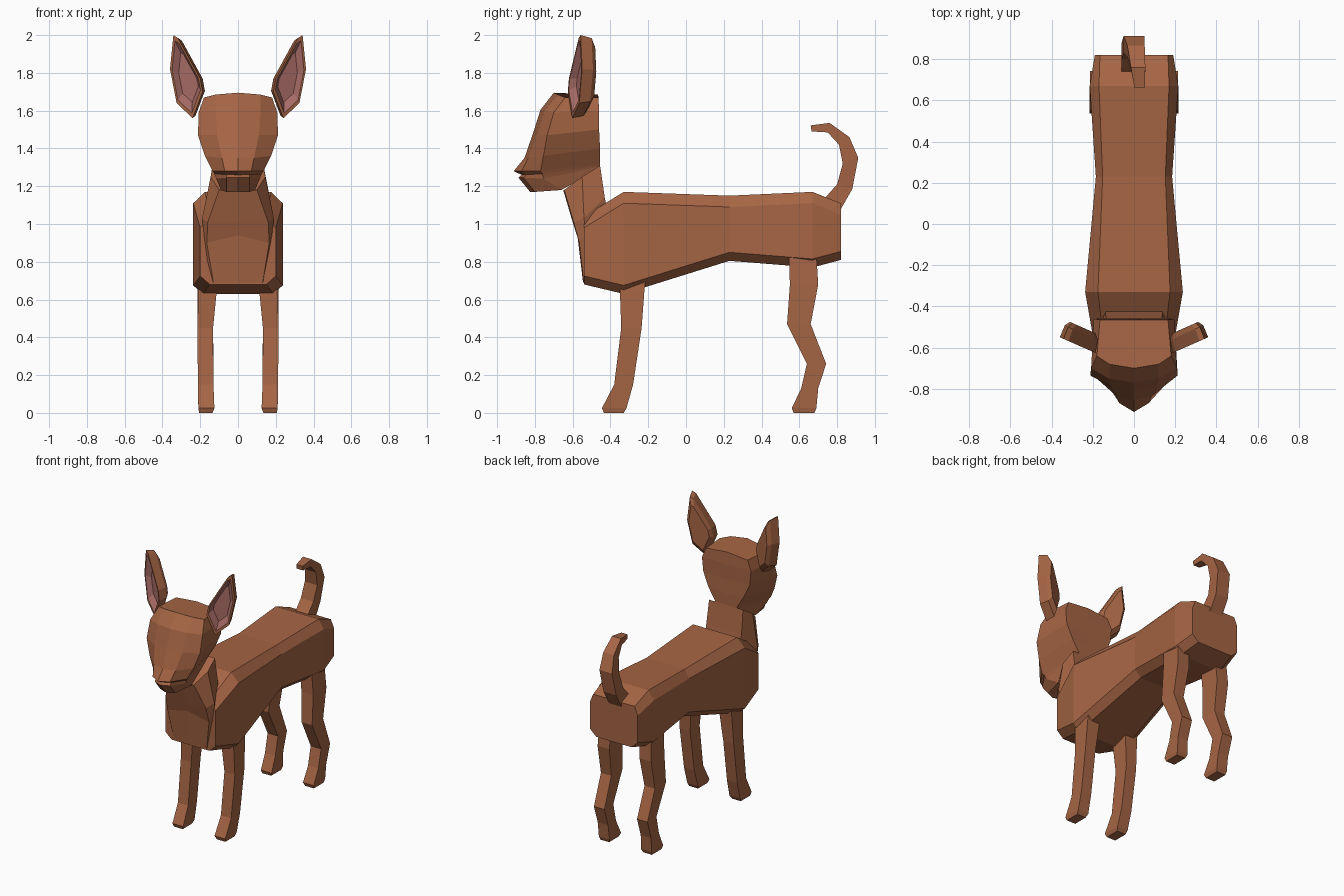
import bpy, bmesh
from mathutils import Vector


def material(name, rgb):
    m = bpy.data.materials.new(name)
    m.diffuse_color = (*rgb, 1)
    return m


BROWN = material("warm brown", (0.38, 0.13, 0.058))
PINK = material("inner ear pink", (0.38, 0.145, 0.13))


def loft(name, rings):
    """Skin a closed stack of equally sized rings and cap both ends."""
    bm = bmesh.new()
    rows = [[bm.verts.new(p) for p in r] for r in rings]
    for a, b in zip(rows, rows[1:]):
        for i in range(len(a)):
            j = (i + 1) % len(a)
            bm.faces.new((a[i], a[j], b[j], b[i]))
    bm.faces.new(rows[0])
    bm.faces.new(rows[-1])
    return finish(name, bm)


def finish(name, bm):
    bmesh.ops.recalc_face_normals(bm, faces=bm.faces)
    me = bpy.data.meshes.new(name)
    bm.to_mesh(me)
    bm.free()
    me.materials.append(BROWN)
    me.materials.append(PINK)
    ob = bpy.data.objects.new(name, me)
    bpy.context.collection.objects.link(ob)
    return ob


def symmetric(half):
    """Complete a half outline (x >= 0) with its mirror image."""
    return half + [(-x, y, z) for x, y, z in reversed(half) if x > 0]


# Body: chamfered box sections from chest to rump
# y, half width, top flat half width, bottom z, top z
body = [(-0.54, 0.20, 0.15, 0.68, 1.04),
        (-0.33, 0.237, 0.175, 0.63, 1.17),
        (0.23, 0.185, 0.152, 0.805, 1.15),
        (0.67, 0.215, 0.17, 0.77, 1.17),
        (0.82, 0.19, 0.165, 0.81, 1.11)]
loft("body", [symmetric([(t, y, hi), (w, y, hi - 0.06),
                         (w, y, lo + 0.045), (w - 0.05, y, lo)])
              for y, w, t, lo, hi in body])

# Neck and chest: front centre, front corner, side, back corner
loft("neck", [symmetric(h) for h in [
    [(0, -0.545, 0.69), (0.13, -0.542, 0.69), (0.16, -0.52, 0.73), (0.10, -0.42, 0.78)],
    [(0, -0.575, 0.94), (0.165, -0.565, 0.90), (0.185, -0.53, 0.95), (0.12, -0.40, 0.98)],
    [(0, -0.60, 1.01), (0.16, -0.595, 1.01), (0.19, -0.54, 1.03), (0.14, -0.43, 1.14)],
    [(0, -0.65, 1.18), (0.10, -0.645, 1.18), (0.145, -0.55, 1.25), (0.135, -0.455, 1.31)]]])

# Head: back centre, back corner, cheek, muzzle corner, muzzle centre
loft("head", [symmetric(h) for h in [
    [(0, -0.465, 1.685), (0.165, -0.465, 1.67), (0.18, -0.64, 1.67), (0.12, -0.68, 1.685), (0, -0.70, 1.695)],
    [(0, -0.46, 1.60), (0.195, -0.46, 1.60), (0.208, -0.70, 1.59), (0.12, -0.75, 1.60), (0, -0.77, 1.605)],
    [(0, -0.46, 1.49), (0.185, -0.46, 1.50), (0.212, -0.735, 1.47), (0.11, -0.79, 1.47), (0, -0.81, 1.48)],
    [(0, -0.455, 1.39), (0.14, -0.455, 1.40), (0.175, -0.755, 1.36), (0.085, -0.835, 1.35), (0, -0.855, 1.35)],
    [(0, -0.455, 1.32), (0.09, -0.455, 1.32), (0.135, -0.77, 1.28), (0.07, -0.87, 1.28), (0, -0.912, 1.28)],
    [(0, -0.455, 1.31), (0.085, -0.455, 1.31), (0.125, -0.76, 1.265), (0.06, -0.845, 1.262), (0, -0.87, 1.26)],
    [(0, -0.457, 1.305), (0.082, -0.457, 1.305), (0.115, -0.755, 1.24), (0.06, -0.86, 1.245), (0, -0.887, 1.245)]]]
    + [symmetric([(0, -0.46, 1.29), (0.07, -0.46, 1.29), (0.09, -0.66, 1.18),
                  (0.06, -0.80, 1.17), (0, -0.825, 1.17)])])

# Ears: outward-turned shells with a sunken pink inside
outline = [(0.187, 1.70), (0.20, 1.77), (0.318, 1.985), (0.342, 2.0),
           (0.36, 1.82), (0.325, 1.64), (0.24, 1.56)]
for side, label in ((1, "left"), (-1, "right")):
    bm = bmesh.new()

    def ear_ring(scale, offset):
        verts = []
        for x, z in outline:
            x = 0.275 + (x - 0.275) * scale
            z = 1.77 + (z - 1.77) * scale
            p = Vector((x, -0.62 + (x - 0.2) * 0.44, z)) + Vector(offset)
            verts.append(bm.verts.new((p.x * side, p.y, p.z)))
        return verts

    rows = [ear_ring(0.72, (-0.025, 0.085, 0.0)), ear_ring(0.93, (-0.018, 0.06, 0)),
            ear_ring(1, (0, 0, 0)), ear_ring(0.87, (0, 0, 0)),
            ear_ring(0.6, (-0.012, 0.03, 0))]
    for k, (a, b) in enumerate(zip(rows, rows[1:])):
        for i in range(len(a)):
            j = (i + 1) % len(a)
            bm.faces.new((a[i], a[j], b[j], b[i])).material_index = int(k == 3)
    bm.faces.new(rows[0])
    bm.faces.new(rows[-1]).material_index = 1
    finish(label + "_ear", bm)

# Legs: rectangular sections of z, front y, back y, inner x, outer x
front_leg = [(0.74, -0.36, -0.21, 0.10, 0.205), (0.65, -0.35, -0.22, 0.112, 0.21),
             (0.45, -0.343, -0.235, 0.132, 0.215), (0.15, -0.38, -0.28, 0.13, 0.212),
             (0.025, -0.445, -0.315, 0.125, 0.21), (0, -0.435, -0.33, 0.135, 0.205)]
back_leg = [(0.84, 0.545, 0.69, 0.11, 0.205), (0.68, 0.55, 0.70, 0.12, 0.213),
            (0.47, 0.535, 0.66, 0.132, 0.215), (0.26, 0.64, 0.742, 0.13, 0.213),
            (0.13, 0.61, 0.70, 0.13, 0.212), (0.025, 0.56, 0.69, 0.125, 0.21),
            (0, 0.57, 0.68, 0.135, 0.205)]
for part, rows in (("front_leg", front_leg), ("back_leg", back_leg)):
    for side, label in ((1, "left_"), (-1, "right_")):
        loft(label + part, [[(side * i, f, z), (side * o, f, z),
                             (side * o, b, z), (side * i, b, z)]
                            for z, f, b, i, o in rows])

# Tail: inner and outer curve points with centre x and half width
tail = [(0.72, 1.12, 0.815, 1.07, -0.01, 0.05), (0.80, 1.21, 0.88, 1.185, -0.01, 0.05),
        (0.83, 1.32, 0.912, 1.35, 0.0, 0.05), (0.81, 1.42, 0.865, 1.46, 0.01, 0.042),
        (0.75, 1.485, 0.76, 1.535, 0.02, 0.035), (0.665, 1.49, 0.66, 1.522, 0.027, 0.025)]
loft("tail", [[(c - w, yi, zi), (c + w, yi, zi), (c + w, yo, zo), (c - w, yo, zo)]
              for yi, zi, yo, zo, c, w in tail])
